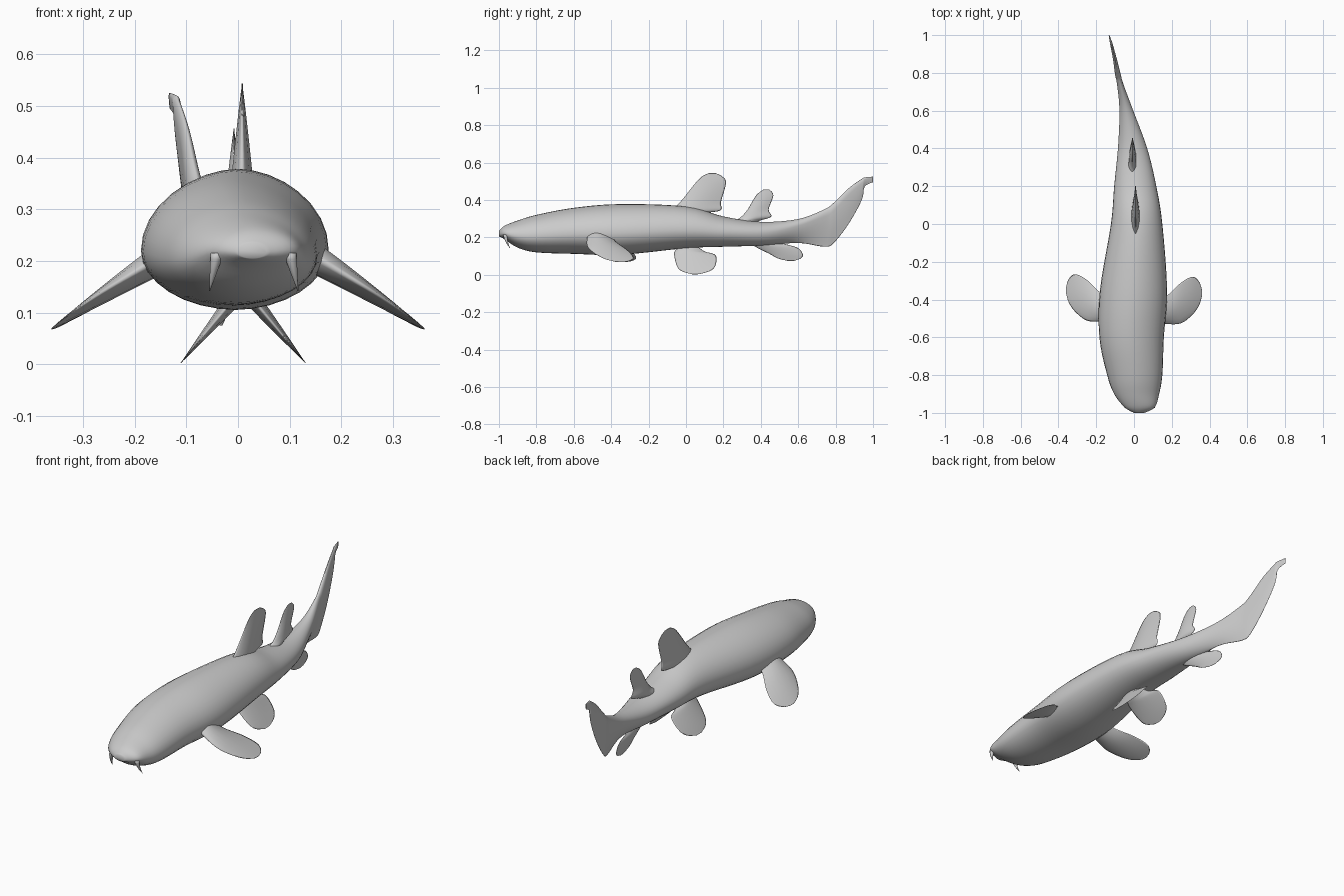
import bpy, bmesh, math
from mathutils import Vector

if "Cube" in bpy.data.objects:
    bpy.data.objects.remove(bpy.data.objects["Cube"])


def smooth_rows(rows, steps=5):
    """Catmull-Rom interpolation through a list of number tuples."""
    out = []
    for i in range(len(rows) - 1):
        p0, p1 = rows[max(i - 1, 0)], rows[i]
        p2, p3 = rows[i + 1], rows[min(i + 2, len(rows) - 1)]
        for k in range(steps):
            t = k / steps
            out.append(tuple(
                0.5 * (2 * b + (c - a) * t + (2 * a - 5 * b + 4 * c - d) * t * t
                       + (3 * b - a - 3 * c + d) * t ** 3)
                for a, b, c, d in zip(p0, p1, p2, p3)))
    return out + [tuple(rows[-1])]


def loft(name, rings):
    """Skin closed rings of points, cap the ends and shade smooth."""
    bm = bmesh.new()
    vs = [[bm.verts.new(p) for p in ring] for ring in rings]
    n = len(rings[0])
    for a, b in zip(vs, vs[1:]):
        for i in range(n):
            j = (i + 1) % n
            bm.faces.new((a[i], a[j], b[j], b[i]))
    bm.faces.new(vs[0])
    bm.faces.new(vs[-1])
    bmesh.ops.recalc_face_normals(bm, faces=bm.faces)
    mesh = bpy.data.meshes.new(name)
    bm.to_mesh(mesh)
    bm.free()
    mesh.shade_smooth()
    ob = bpy.data.objects.new(name, mesh)
    bpy.context.collection.objects.link(ob)
    return ob


def fin(name, rows, thick, normal, place):
    """Loft lens sections thinning to the tip; rows are (span, lead_y, trail_y)."""
    nrm = Vector(normal).normalized()
    m = 8
    s0, s1 = rows[0][0], rows[-1][0]
    rings = []
    for s, y0, y1 in smooth_rows(rows):
        h = thick * max(1 - (s - s0) / (s1 - s0), 0.03) ** 0.9
        ring = []
        for k in range(2 * m):
            u = 0.5 - 0.5 * math.cos(math.pi * k / m)
            t = (1 if k < m else -1) * h * math.sin(math.pi * u ** 0.75)
            ring.append(Vector(place(s, y0 + (y1 - y0) * u)) + nrm * t)
        rings.append(ring)
    return loft(name, rings)


def ramp(v, a, b):
    t = min(max((v - a) / (b - a), 0), 1)
    return t * t * (3 - 2 * t)


# Body running into the tail fin: y, left x, right x, bottom z, top z
body = [
    (-1.0, 0.0, 0.055, 0.205, 0.235),
    (-0.97, -0.05, 0.11, 0.19, 0.262),
    (-0.9, -0.105, 0.133, 0.145, 0.29),
    (-0.8, -0.142, 0.15, 0.12, 0.32),
    (-0.6, -0.183, 0.158, 0.112, 0.358),
    (-0.35, -0.18, 0.175, 0.107, 0.378),
    (0.0, -0.122, 0.15, 0.142, 0.365),
    (0.2, -0.105, 0.118, 0.15, 0.312),
    (0.4, -0.085, 0.07, 0.156, 0.283),
    (0.6, -0.077, -0.004, 0.17, 0.298),
    (0.74, -0.09, -0.056, 0.15, 0.35),
    (0.79, -0.1, -0.07, 0.17, 0.385),
    (0.87, -0.111, -0.09, 0.273, 0.463),
    (0.94, -0.124, -0.109, 0.40, 0.513),
    (0.955, -0.127, -0.113, 0.47, 0.52),
    (1.0, -0.134, -0.13, 0.495, 0.525),
]
rings = []
for y, xl, xr, zb, zt in smooth_rows(body):
    tail = ramp(y, 0.4, 0.72)
    zm = zb + (zt - zb) * (0.43 + 0.1 * ramp(y, 0, 0.4) + 0.27 * tail)
    ring = []
    for k in range(32):
        a = 2 * math.pi * k / 32
        c, s = math.cos(a), math.sin(a)
        taper = 1.12 if s > 0 else 1.05 + 1.3 * tail
        x = (xl + xr) / 2 + (xr - xl) / 2 * math.copysign(abs(c) ** taper, c)
        ring.append((x, y, zm + s * ((zt - zm) if s > 0 else (zm - zb))))
    rings.append(ring)
loft("body_and_tail", rings)

# Dorsal fins
fin("front_dorsal_fin", [
    (0.28, -0.12, 0.06), (0.325, -0.10, 0.09), (0.345, -0.08, 0.185),
    (0.39, -0.03, 0.187), (0.49, 0.05, 0.214), (0.525, 0.085, 0.195),
    (0.543, 0.12, 0.16)],
    0.03, (1, 0, 0), lambda s, y: (0.008, y, s))
fin("rear_dorsal_fin", [
    (0.25, 0.23, 0.37), (0.285, 0.26, 0.385), (0.31, 0.295, 0.455),
    (0.35, 0.33, 0.442), (0.425, 0.375, 0.467), (0.456, 0.415, 0.445)],
    0.025, (1, 0, 0), lambda s, y: (-0.008, y, s))

# Paired pectoral and pelvic fins
for side, label, dy in ((1, "right", 0.0), (-1, "left", 0.014)):
    fin(label + "_pectoral_fin", [
        (0.12, -0.52, -0.40), (0.18, -0.53, -0.375), (0.25, -0.525, -0.31),
        (0.31, -0.48, -0.28), (0.345, -0.43, -0.305), (0.36, -0.38, -0.35)],
        0.032, (side * 0.5, 0, 0.86),
        lambda s, y: (side * s, y + dy,
                      0.182 - 0.6 * (s - 0.18) - 0.08 * (y + 0.43)))
    fin(label + "_pelvic_fin", [
        (0.16, -0.04, 0.05), (0.125, -0.06, 0.10), (0.105, -0.063, 0.158),
        (0.05, -0.05, 0.158), (0.02, -0.025, 0.128), (0.003, 0.03, 0.07)],
        0.02, (0.77, 0, side * 0.64),
        lambda s, y: (0.01 + side * (0.025 + (0.118 - s) * 0.83), y, s))

# Anal fin
fin("anal_fin", [
    (0.20, 0.33, 0.46), (0.168, 0.345, 0.52), (0.145, 0.38, 0.595),
    (0.11, 0.45, 0.625), (0.088, 0.49, 0.615), (0.075, 0.54, 0.58)],
    0.022, (1, 0, 0), lambda s, y: (-0.02 - 0.12 * (y - 0.45), y, s))

# Barbels under the snout
for label, x, lean in (("left", -0.04, -0.015), ("right", 0.1, 0.016)):
    rings = []
    for k in range(7):
        t = k / 6
        r = 0.012 * (1 - t) + 0.001
        rings.append([(x + lean * t + r * math.cos(a * math.pi / 4),
                       -0.965 + 0.025 * t * t + r * math.sin(a * math.pi / 4),
                       0.215 - 0.073 * t) for a in range(8)])
    loft(label + "_barbel", rings)
